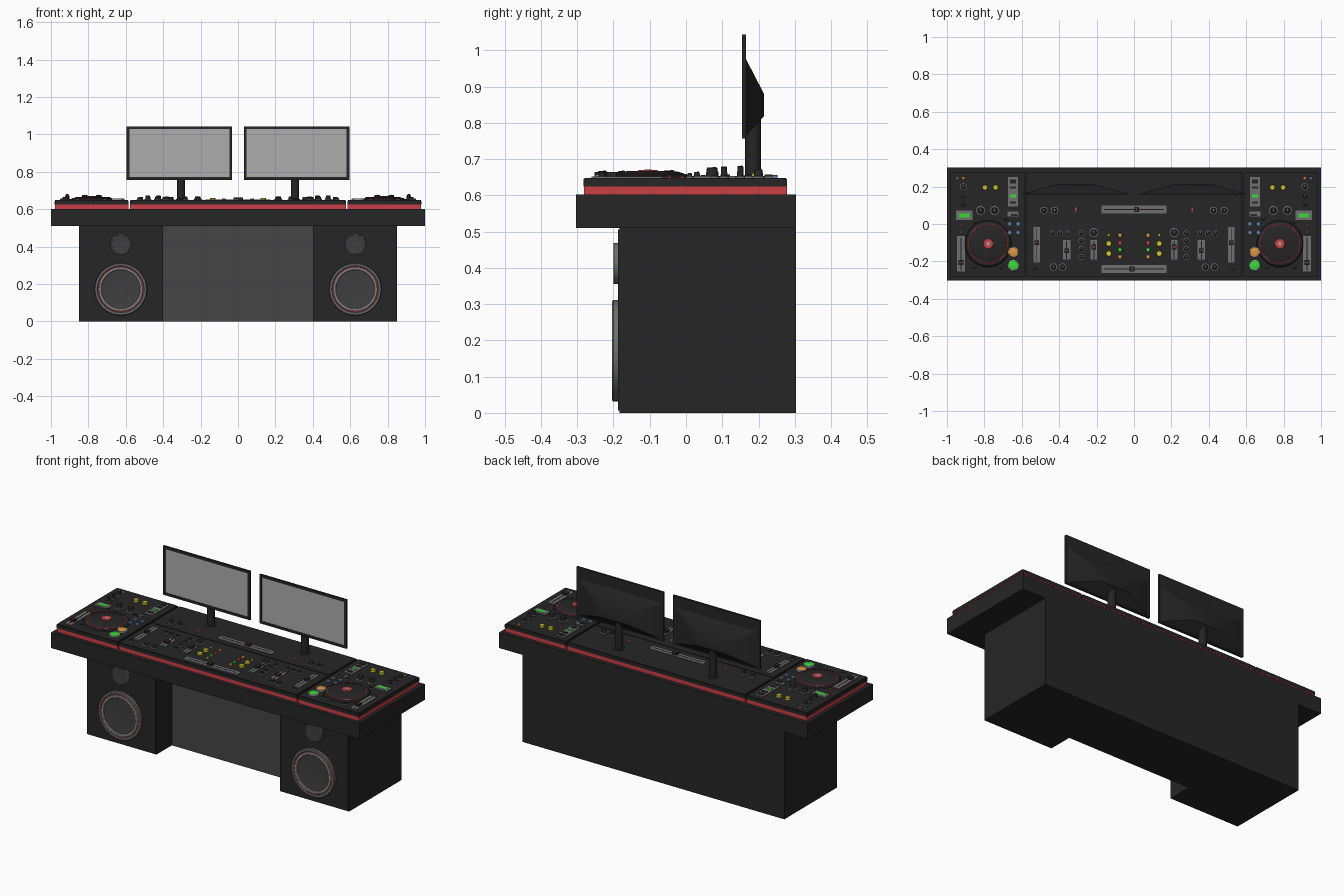
import bpy, bmesh, math
from mathutils import Vector

if "Cube" in bpy.data.objects:
    bpy.data.objects.remove(bpy.data.objects["Cube"])


def material(name, r, g, b):
    m = bpy.data.materials.new(name)
    m.diffuse_color = (r, g, b, 1)
    m.use_nodes = True
    m.node_tree.nodes["Principled BSDF"].inputs["Base Color"].default_value = m.diffuse_color
    return m


DARK = material("dark", .019, .019, .019)
BLACK = material("black", .010, .010, .010)
PANEL = material("panel", .06, .06, .06)
CONE = material("cone", .05, .05, .05)
GREY = material("grey", .16, .16, .16)
LIGHT = material("light", .35, .35, .35)
SCREEN = material("screen", .42, .42, .42)
RED = material("red", .60, .05, .06)
GREEN = material("green", .04, .70, .04)
YELLOW = material("yellow", .65, .58, .03)
ORANGE = material("orange", .75, .30, .05)
BLUE = material("blue", .12, .22, .40)
TOP = .648  # console surface height


def finish(bm, name, mat):
    bmesh.ops.recalc_face_normals(bm, faces=bm.faces[:])
    me = bpy.data.meshes.new(name)
    bm.to_mesh(me)
    bm.free()
    me.materials.append(mat)
    ob = bpy.data.objects.new(name, me)
    bpy.context.collection.objects.link(ob)
    return ob


def box(name, xs, ys, zs, mat, corner=0):
    """Box from ranges; corner rounds the vertical edges."""
    bm = bmesh.new()
    bmesh.ops.create_cube(bm, size=1)
    for v in bm.verts:
        v.co = [(r[0] + r[1]) / 2 + c * abs(r[1] - r[0]) for c, r in zip(v.co, (xs, ys, zs))]
    if corner:
        up = [e for e in bm.edges if abs(e.verts[0].co.z - e.verts[1].co.z) > 1e-4]
        bmesh.ops.bevel(bm, geom=up, offset=corner, segments=3, profile=.5, affect='EDGES')
    return finish(bm, name, mat)


def slab(name, x, y, w, d, z, h, mat, corner=0):
    return box(name, (x - w / 2, x + w / 2), (y - d / 2, y + d / 2), (z, z + h), mat, corner)


def lathe(name, profile, loc, mat, front=False, n=24):
    """Revolve (radius, height) points, upward or towards the front."""
    bm = bmesh.new()
    vs = [bm.verts.new((r, 0, h)) for r, h in profile]
    es = [bm.edges.new(p) for p in zip(vs, vs[1:])]
    bmesh.ops.spin(bm, geom=vs + es, cent=(0, 0, 0), axis=(0, 0, 1), angle=math.tau, steps=n)
    bmesh.ops.remove_doubles(bm, verts=bm.verts[:], dist=1e-5)
    for v in bm.verts:
        x, y, z = v.co
        v.co = Vector(loc) + Vector((x, -z, y) if front else (x, y, z))
    return finish(bm, name, mat)


def ring(name, r0, r1, h, loc, mat, front=False, n=48):
    b = (r1 - r0) * .2
    lathe(name, [(r0, 0), (r1, 0), (r1, h - b), (r1 - b, h), (r0 + b, h), (r0, h - b), (r0, 0)],
          loc, mat, front, n)


def knob(x, y, r, h=.02):
    lathe("knob_collar", [(0, 0), (r, 0), (r, .004), (r * .8, .006), (0, .006)], (x, y, TOP), GREY)
    lathe("knob_cap", [(0, .006), (r * .72, .006), (r * .6, h), (r * .5, h + .001), (0, h + .001)],
          (x, y, TOP), DARK, n=16)
    slab("knob_pointer", x, y + r * .25, .003, r * .4, TOP + h, .0022, LIGHT)


def button(x, y, r, mat, h=.008, rim=False):
    if rim:
        ring("button_rim", r * .85, r * 1.08, h, (x, y, TOP), LIGHT, n=32)
    lathe("button", [(0, 0), (r, 0), (r, h * .8), (r * .85, h), (0, h)], (x, y, TOP), mat)


def slider(x, y, length, width, pos=0, upright=True):
    def part(name, a, across, along, z, h, mat):
        if upright:
            slab(name, x, y + a, across, along, z, h, mat)
        else:
            slab(name, x + a, y, along, across, z, h, mat)
    part("fader_plate", 0, width, length, TOP, .004, GREY)
    part("fader_slot", 0, width * .14, length * .92, TOP + .004, .0006, BLACK)
    part("fader_cap", pos, width * .62, .026, TOP + .004, .012, DARK)
    part("fader_cap_line", pos, width * .62, .004, TOP + .016, .0008, RED)


# Desk: table slab, speaker cabinets, recessed middle
box("desk_slab", (-1, 1), (-.303, .303), (.51, .602), DARK)
box("middle_body", (-.4, .4), (-.036, .303), (0, .51), DARK)
box("middle_front_panel", (-.4, .4), (-.042, -.036), (0, .51), PANEL)

# Console centre: red base, dark casing, two raised plates
box("centre_base", (-.578, .578), (-.279, .278), (.602, .625), RED)
box("centre_casing", (-.578, .578), (-.281, .279), (.625, .645), DARK)
box("centre_front_plate", (-.574, .574), (-.278, .012), (.645, TOP), DARK, .012)
box("centre_rear_plate", (-.574, .574), (.024, .276), (.645, TOP), DARK, .02)
slider(0, -.24, .35, .042, -.01, False)
slider(0, .077, .35, .042, .015, False)

for s in (-1, 1):
    # Speaker cabinet and drivers
    box("speaker_cabinet", (s * .4, s * .85), (-.184, .303), (0, .51), DARK)
    box("speaker_baffle", (s * .404, s * .846), (-.188, -.184), (.006, .506), DARK)
    w, t = (s * .627, -.188, .172), (s * .627, -.188, .412)
    ring("woofer_outer_ring", .123, .14, .016, w, GREY, True)
    ring("woofer_red_ring", .117, .124, .013, w, RED, True)
    ring("woofer_inner_ring", .104, .118, .016, w, LIGHT, True)
    lathe("woofer_cone", [(.106, 0), (.106, .011), (.09, .009), (0, .008)], w, CONE, True, 48)
    ring("tweeter_ring", .05, .057, .012, t, GREY, True)
    lathe("tweeter_cone", [(.052, 0), (.052, .009), (.03, .007), (0, .007)], t, CONE, True, 32)

    # Monitor: stand, framed screen, tapered back housing
    m = s * .313
    x0, x1, z0, z1 = m - .282, m + .282, .757, 1.043
    lathe("monitor_foot", [(0, 0), (.03, 0), (.03, .004), (.022, .008), (0, .008)],
          (s * .305, .185, TOP), DARK)
    lathe("monitor_stand", [(0, 0), (.022, 0), (.022, .19), (0, .19)], (s * .305, .185, TOP), DARK)
    box("monitor_panel", (x0, x1), (.159, .166), (z0, z1), DARK)
    box("monitor_screen", (x0 + .014, x1 - .014), (.157, .159), (z0 + .014, z1 - .014), SCREEN)
    for a, b in ((x0, x0 + .015), (x1 - .015, x1)):
        box("monitor_side_bezel", (a, b), (.154, .159), (z0, z1), DARK)
    for a, b in ((z0, z0 + .015), (z1 - .015, z1)):
        box("monitor_edge_bezel", (x0 + .015, x1 - .015), (.154, .159), (a, b), DARK)
    back = box("monitor_back_housing", (-1, 1), (.166, .215), (0, 1), DARK)
    for v in back.data.vertices:
        far = v.co.y > .19
        v.co.x = m + v.co.x * (.092 if far else .265)
        v.co.z = ((.818, .88) if far else (.765, .975))[v.co.z > .5]

    # Side deck body
    box("deck_base", (s * .586, s * .979), (-.281, .278), (.602, .625), RED)
    box("deck_casing", (s * .585, s * .981), (-.283, .279), (.625, .645), DARK)
    box("deck_top_plate", (s * .588, s * .978), (-.28, .276), (.645, TOP), DARK, .008)

    # Jog wheel
    j = (s * .78, -.105, TOP)
    lathe("jog_wheel", [(0, 0), (.125, 0), (.12, .006), (.107, .009), (.085, .017), (.05, .019),
                        (0, .019)], j, DARK, n=48)
    ring("jog_red_ring", .102, .107, .0115, j, RED)
    lathe("jog_hub", [(0, .018), (.028, .018), (.026, .0215), (0, .0215)], j, RED)
    lathe("jog_hub_centre", [(0, .021), (.01, .021), (.01, .023), (0, .023)], j, LIGHT)

    # Deck display and readout strip
    slab("display_frame", s * .907, .046, .088, .05, TOP, .006, GREY)
    slab("display_screen", s * .907, .046, .055, .022, TOP + .006, .001, GREEN)
    slab("strip_plate", s * .647, .172, .055, .157, TOP, .005, GREY)
    for y, d, mat in ((.228, .022, DARK), (.195, .012, DARK), (.15, .016, GREEN), (.115, .012, DARK)):
        slab("strip_key", s * .647, y, .032, d, TOP + .005, .004, mat)
    slab("strip_end_plate", s * .647, .053, .058, .028, TOP, .005, GREY)
    slab("strip_end_key", s * .64, .048, .035, .012, TOP + .005, .003, DARK)

    # Deck controls
    slider(s * .925, -.16, .19, .043, -.045)
    button(s * .645, -.15, .027, ORANGE, .01, True)
    button(s * .645, -.22, .029, GREEN, .01, True)
    for x in (.665, .62):
        for y in (0, -.046):
            button(s * x, y, .012, BLUE)
    for x in (.797, .74):
        button(s * x, .195, .015, YELLOW, .014)
    button(s * .945, .245, .008, BLUE)
    button(s * .912, .245, .008, ORANGE)
    for y in (-.01, -.045):
        button(s * .925, y, .005, RED, .005)
    for x, y, r, h in ((.82, .072, .024, .028), (.745, .072, .024, .028), (.913, .2, .018, .022),
                       (.913, .15, .013, .032), (.913, .105, .013, .03), (.857, -.23, .013, .014),
                       (.71, -.23, .011, .014), (.69, .03, .012, .016), (.855, .01, .01, .012)):
        knob(s * x, y, r, h)

    # Mixer controls
    slider(s * .52, -.11, .19, .036, .01)
    slider(s * .36, -.138, .105, .04, -.005)
    slider(s * .215, -.138, .105, .036, .015)
    for x in (.435, .395, .355):
        knob(s * x, -.05, .015, .016)
    for y in (-.05, -.09, -.133, -.177):
        knob(s * .28, y, .016, .018)
    for x, y, r, h in ((.215, -.046, .024, .02), (.43, -.23, .02, .018), (.382, -.23, .02, .018),
                       (.53, -.235, .013, .014), (.482, .072, .02, .024), (.425, .072, .02, .024)):
        knob(s * x, y, r, h)
    button(s * .135, -.06, .007, YELLOW)
    for y in (-.105, -.158):
        button(s * .135, y, .016, YELLOW, .012)
    for y, mat in ((-.06, ORANGE), (-.1, RED), (-.138, GREEN), (-.176, ORANGE)):
        button(s * .075, y, .011, mat)
    slab("level_marker", s * .312, .078, .008, .022, TOP, .002, RED)

# Smooth the turned parts, keep hard edges
bpy.ops.object.select_all(action='SELECT')
bpy.context.view_layer.objects.active = bpy.data.objects["desk_slab"]
bpy.ops.object.shade_smooth_by_angle(angle=math.radians(30))
